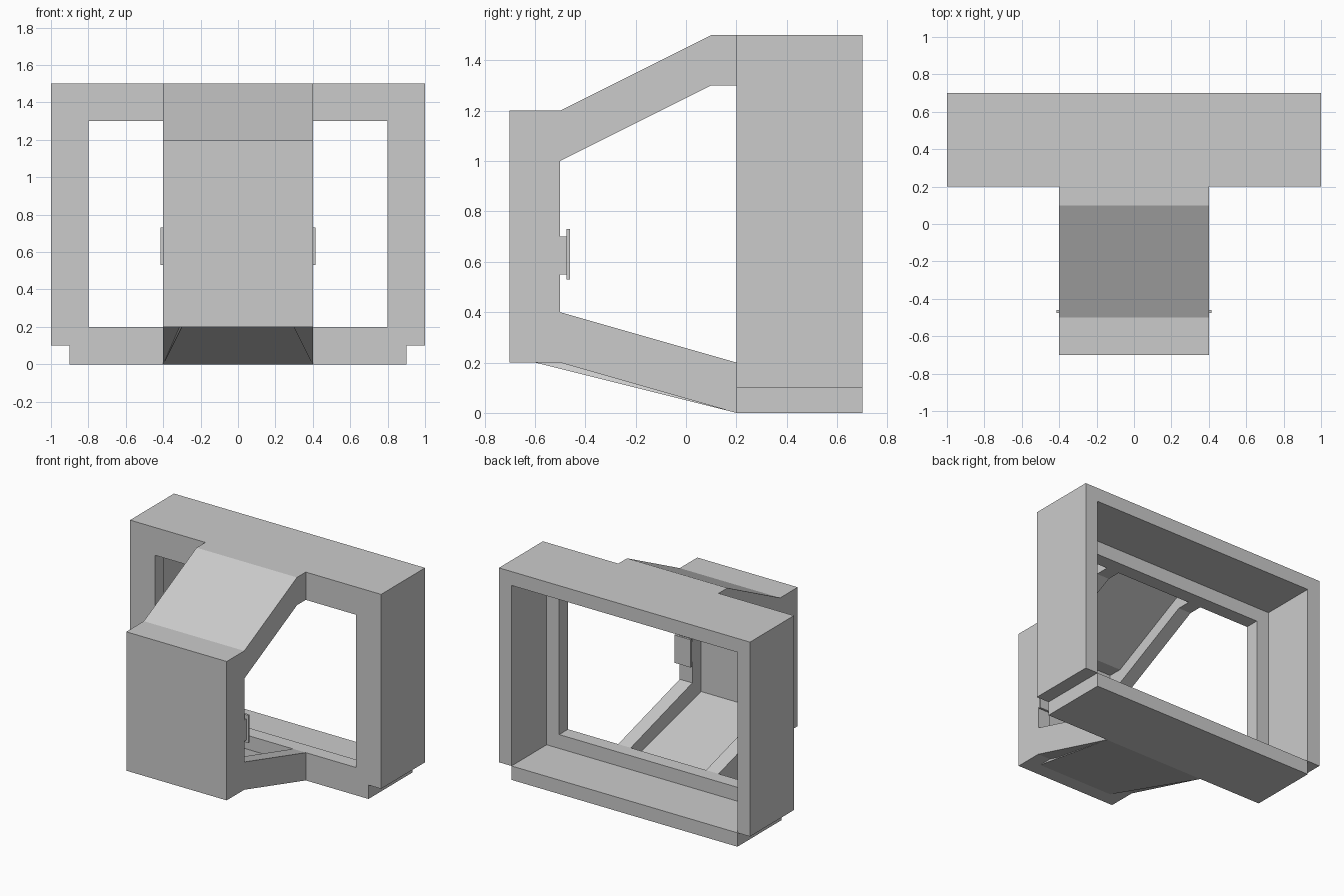
import bpy, bmesh

if "Cube" in bpy.data.objects:
    bpy.data.objects.remove(bpy.data.objects["Cube"])


def solid(name, bottom, top):
    """Closed solid joining two matching outlines."""
    bm = bmesh.new()
    a = [bm.verts.new(p) for p in bottom]
    b = [bm.verts.new(p) for p in top]
    bm.faces.new(a)
    bm.faces.new(b)
    n = len(a)
    for i in range(n):
        j = (i + 1) % n
        bm.faces.new((a[i], a[j], b[j], b[i]))
    bmesh.ops.recalc_face_normals(bm, faces=bm.faces)
    me = bpy.data.meshes.new(name)
    bm.to_mesh(me)
    bm.free()
    ob = bpy.data.objects.new(name, me)
    bpy.context.collection.objects.link(ob)
    return ob


def side_prism(name, profile, x0, x1):
    return solid(name, [(x0, y, z) for y, z in profile], [(x1, y, z) for y, z in profile])


def front_prism(name, profile, y0, y1):
    return solid(name, [(x, y0, z) for x, z in profile], [(x, y1, z) for x, z in profile])


def rect(a0, a1, b0, b1):
    return [(a0, b0), (a1, b0), (a1, b1), (a0, b1)]


def cut(ob, cutter):
    mod = ob.modifiers.new("cut", 'BOOLEAN')
    mod.operation = 'DIFFERENCE'
    mod.solver = 'EXACT'
    mod.object = cutter
    cutter.hide_render = True
    bpy.context.view_layer.objects.active = ob
    bpy.ops.object.modifier_apply(modifier=mod.name)
    bpy.data.objects.remove(cutter)


# Rear frame with notched lower corners, deep rear recess and front lip
half = [(0.9, 0), (0.9, 0.1), (1, 0.1), (1, 1.5)]
frame = front_prism("rear_frame", half + [(-x, z) for x, z in reversed(half)], 0.2, 0.7)
cut(frame, front_prism("recess_cutter", rect(-0.9, 0.9, 0.1, 1.4), 0.3, 0.8))
cut(frame, front_prism("opening_cutter", rect(-0.8, 0.8, 0.2, 1.3), 0.1, 0.4))

# Front housing: sloped roof, hollow inside, side windows
housing = side_prism("front_housing", [(-0.7, 0.2), (-0.7, 1.2), (-0.5, 1.2), (0.1, 1.5),
                                       (0.2, 1.5), (0.2, 0), (-0.5, 0.2)], -0.4, 0.4)
cut(housing, side_prism("interior_cutter", [(-0.6, -0.1), (-0.6, 1.1), (-0.5, 1.1), (0.1, 1.4),
                                            (0.3, 1.4), (0.3, -0.1)], -0.3, 0.3))
cut(housing, side_prism("window_cutter", [(-0.5, 0.4), (-0.5, 1.0), (0.1, 1.3), (0.3, 1.3),
                                          (0.3, 0.2), (0.2, 0.2)], -0.6, 0.6))

# Sloping floor, flaring outward at the rear underside
solid("housing_floor",
      [(-0.3, -0.6, 0.2), (0.3, -0.6, 0.2), (0.4, 0.2, 0), (-0.4, 0.2, 0)],
      [(-0.3, -0.6, 0.3), (0.3, -0.6, 0.3), (0.3, 0.2, 0.1), (-0.3, 0.2, 0.1)])

# Small mounts and plates on the front window edges
for side, s in (("left", -1), ("right", 1)):
    side_prism(side + "_mount", rect(-0.5, -0.475, 0.55, 0.7), 0.3 * s, 0.4 * s)
    side_prism(side + "_plate", rect(-0.475, -0.46, 0.53, 0.73), 0.285 * s, 0.415 * s)
